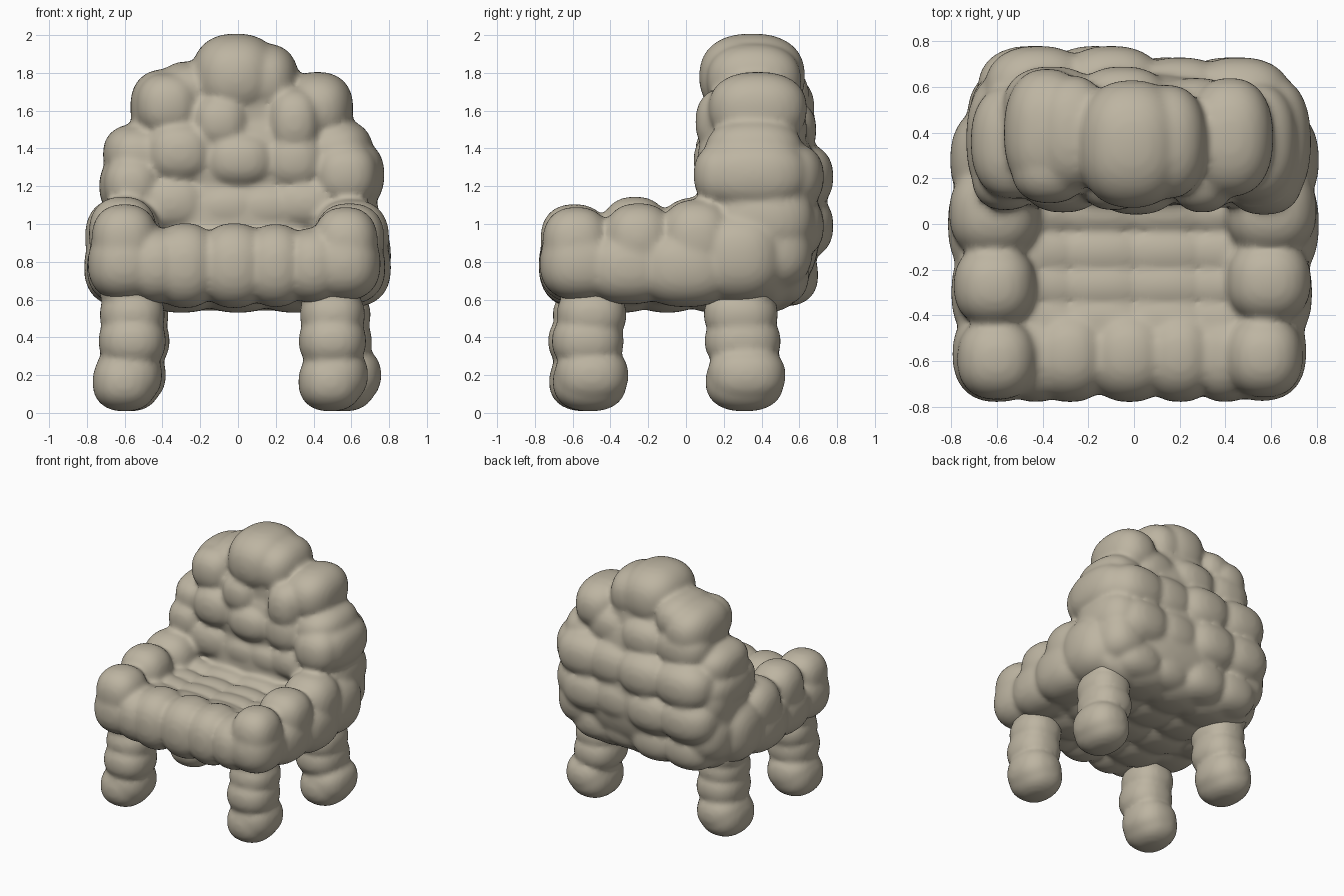
import bpy, bmesh
from mathutils import Vector

mat = bpy.data.materials.new("warm beige")
mat.diffuse_color = (0.51, 0.46, 0.36, 1)


def blob(name, balls, smooth=8, p=2.35):
    """Fuse slightly boxy ellipsoids (x, y, z, rx, [ry, rz]) into one soft lumpy part."""
    bm = bmesh.new()
    for b in balls:
        r = b[3:] if len(b) == 6 else (b[3],) * 3
        vs = bmesh.ops.create_icosphere(bm, subdivisions=4, radius=1.0)["verts"]
        for v in vs:
            n = sum(abs(c) ** p for c in v.co) ** (1 / p)
            v.co = Vector([b[i] + r[i] * v.co[i] / n for i in range(3)])
    me = bpy.data.meshes.new(name)
    bm.to_mesh(me)
    bm.free()
    me.materials.append(mat)
    ob = bpy.data.objects.new(name, me)
    bpy.context.collection.objects.link(ob)
    rm = ob.modifiers.new("fuse", 'REMESH')
    rm.mode = 'VOXEL'
    rm.voxel_size = 0.018
    rm.use_smooth_shade = True
    sm = ob.modifiers.new("soften", 'SMOOTH')
    sm.factor = 0.5
    sm.iterations = smooth
    return ob


# seat: front row of bubbles, cross rolls on top, lumpy underside
seat = [(x, -0.57, 0.78, w, 0.21, rz) for x, w, rz in
        ((-0.43, 0.16, 0.2), (-0.28, 0.18, 0.225), (-0.02, 0.19, 0.225), (0.2, 0.17, 0.22), (0.4, 0.16, 0.2))]
for y, z, rz in ((-0.42, 0.77, 0.18), (-0.27, 0.76, 0.19), (-0.12, 0.76, 0.19),
                 (0.06, 0.77, 0.19), (0.25, 0.77, 0.2), (0.42, 0.76, 0.22)):
    seat += [(x, y, z, 0.28, 0.14, rz) for x in (-0.42, -0.14, 0.14, 0.42)]
seat += [(x, y, 0.71, 0.24, 0.22, 0.18) for x in (-0.3, 0, 0.3) for y in (-0.34, -0.1, 0.16, 0.4)]

# arms: upper bubbles with fatter lower bubbles outside
arms = [
    (-0.6, -0.59, 0.92, 0.175, 0.18, 0.185), (-0.61, -0.27, 0.95, 0.18, 0.18, 0.195),
    (-0.61, 0.05, 0.93, 0.2, 0.2, 0.21), (-0.6, -0.57, 0.79, 0.195, 0.21, 0.195),
    (-0.6, -0.3, 0.77, 0.2, 0.25, 0.195), (-0.6, 0.0, 0.77, 0.215, 0.27, 0.21),
    (-0.57, 0.28, 0.83, 0.235, 0.25, 0.25),
    (0.57, -0.58, 0.9, 0.17, 0.18, 0.19), (0.59, -0.25, 0.92, 0.185, 0.185, 0.19),
    (0.6, 0.06, 0.92, 0.2, 0.2, 0.21), (0.56, -0.56, 0.79, 0.195, 0.215, 0.195),
    (0.58, -0.3, 0.77, 0.2, 0.25, 0.195), (0.6, 0.0, 0.77, 0.21, 0.27, 0.21),
    (0.57, 0.28, 0.83, 0.24, 0.25, 0.25)]

# backrest: solid core, crown, shoulders, front and rear bubbles
back = [(0, 0.4, 1.0, 0.62, 0.31, 0.42), (0, 0.38, 1.35, 0.55, 0.28, 0.35), (0, 0.37, 1.6, 0.4, 0.24, 0.2)]
back += [(-0.01, 0.35, 1.78, 0.235, 0.28, 0.228), (0.14, 0.36, 1.76, 0.18, 0.25, 0.195),
         (-0.27, 0.4, 1.69, 0.16, 0.25, 0.17),
         (-0.38, 0.4, 1.62, 0.19, 0.28, 0.2), (0.42, 0.38, 1.61, 0.19, 0.26, 0.195)]
back += [(-0.53, 0.36, 1.37, 0.185, 0.25, 0.16), (-0.56, 0.37, 1.2, 0.175, 0.29, 0.17),
         (0.52, 0.36, 1.38, 0.195, 0.26, 0.175), (0.59, 0.36, 1.26, 0.185, 0.29, 0.19),
         (-0.52, 0.39, 1.02, 0.2, 0.29, 0.2), (0.55, 0.4, 1.02, 0.2, 0.28, 0.2)]
back += [(-0.37, 0.26, 1.63, 0.17), (-0.09, 0.21, 1.54, 0.15), (0.3, 0.21, 1.54, 0.14, 0.16, 0.18),
         (-0.31, 0.2, 1.38, 0.18, 0.15, 0.16), (0.01, 0.2, 1.34, 0.19, 0.16, 0.15),
         (0.3, 0.23, 1.34, 0.17), (-0.56, 0.21, 1.21, 0.15), (0.57, 0.21, 1.26, 0.17),
         (-0.36, 0.22, 1.11, 0.21, 0.15, 0.15), (-0.05, 0.23, 1.09, 0.21, 0.15, 0.13),
         (0.15, 0.23, 1.09, 0.21, 0.15, 0.13), (0.36, 0.22, 1.11, 0.21, 0.15, 0.14)]
rear_rows = ((0.73, 0.52, 0.18, (-0.42, -0.15, 0.14, 0.4)),
             (0.99, 0.58, 0.2, (-0.45, -0.17, 0.14, 0.42)),
             (1.25, 0.58, 0.2, (-0.42, -0.1, 0.2, 0.46)),
             (1.5, 0.51, 0.18, (-0.36, -0.05, 0.27)))
for z, y, r, xs in rear_rows:
    back += [(x, y - 0.05 * (x > 0.1), z, r * 1.18, r, r * 0.92) for x in xs]
back += [(-0.54, 0.47, 1.12, 0.18, 0.2, 0.18), (0.54, 0.45, 0.86, 0.19, 0.22, 0.21),
         (-0.54, 0.46, 0.86, 0.19, 0.22, 0.21)]
blob("seat_arms_and_backrest", seat + arms + back, 9)

# legs: stacked bubbles with a bigger foot
legs = {"front_left_leg": (-0.59, -0.54, 1), "front_right_leg": (0.5, -0.52, 1),
        "rear_left_leg": (-0.57, 0.3, -1), "rear_right_leg": (0.57, 0.3, -1)}
for name, (x, y, f) in legs.items():
    inner = x - 0.01 if f > 0 and x > 0 else x + (0.02 if x < 0 else -0.05)
    k = 1.0 if f > 0 else 1.06
    blob(name, [
        (x - 0.01, y + 0.01, 0.165, 0.17, 0.195 * k, 0.157), (x + 0.01, y + 0.02, 0.2, 0.178, 0.195 * k, 0.155),
        (inner + 0.01, y, 0.38, 0.178, 0.19 * k, 0.15),
        (inner + 0.01, y - 0.01 + 0.03 * (f > 0), 0.52, 0.172, 0.185 * k, 0.14),
        (inner, y + 0.02, 0.66, 0.165, 0.17, 0.13)], 7)
